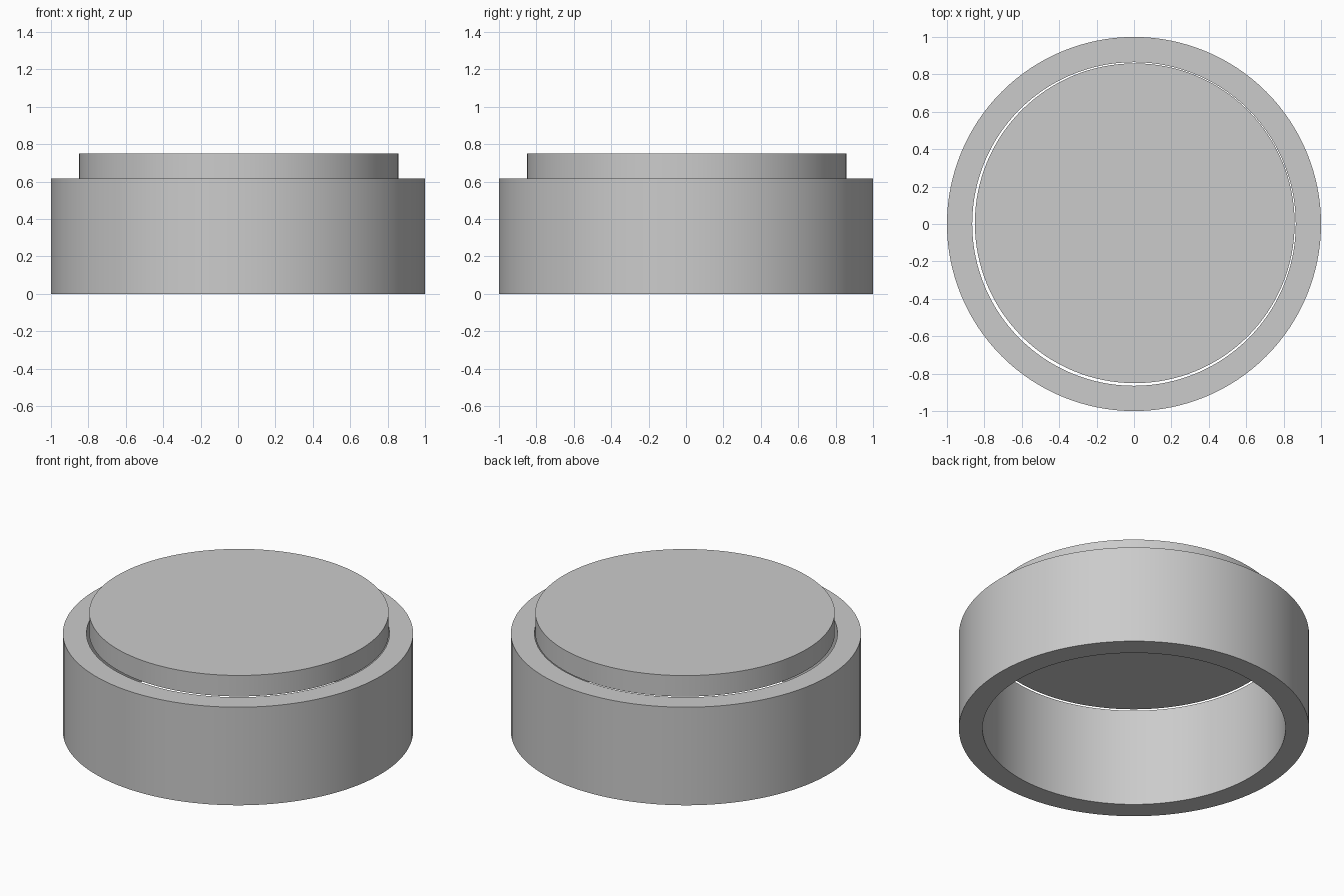
import bpy
import bmesh
from math import tau, radians

cube = bpy.data.objects.get("Cube")
if cube:
    bpy.data.objects.remove(cube)

SIDES = 128
RIM_TOP = 0.618
LID_TOP = 0.75

grey = bpy.data.materials.new("plain grey")
grey.use_nodes = True
grey.diffuse_color = (0.6, 0.6, 0.6, 1)
grey.node_tree.nodes["Principled BSDF"].inputs["Base Color"].default_value = grey.diffuse_color


def lathe(name, profile, closed, location=(0, 0, 0)):
    """Spin a radius/height profile around z into a smooth-sided solid."""
    bm = bmesh.new()
    verts = [bm.verts.new((r, 0, z)) for r, z in profile]
    edges = [bm.edges.new(pair) for pair in zip(verts, verts[1:])]
    if closed:
        edges.append(bm.edges.new((verts[-1], verts[0])))
    bmesh.ops.spin(bm, geom=verts + edges, cent=(0, 0, 0), axis=(0, 0, 1),
                   angle=tau, steps=SIDES, use_duplicate=False)
    bmesh.ops.remove_doubles(bm, verts=bm.verts[:], dist=0.0001)
    bmesh.ops.recalc_face_normals(bm, faces=bm.faces[:])
    mesh = bpy.data.meshes.new(name)
    bm.to_mesh(mesh)
    bm.free()
    mesh.materials.append(grey)
    obj = bpy.data.objects.new(name, mesh)
    obj.location = location
    bpy.context.collection.objects.link(obj)
    bpy.ops.object.select_all(action="DESELECT")
    obj.select_set(True)
    bpy.context.view_layer.objects.active = obj
    bpy.ops.object.shade_smooth_by_angle(angle=radians(30))
    return obj


# Open-ended thick ring
lathe("outer_ring", [(0.865, 0), (1, 0), (1, RIM_TOP), (0.865, RIM_TOP)], True)

# Solid disc resting level with the rim, slightly off centre
lid_height = LID_TOP - RIM_TOP
lathe("lid_disc", [(0, 0), (0.855, 0), (0.855, lid_height), (0, lid_height)],
      False, (0.004, 0.004, RIM_TOP))
